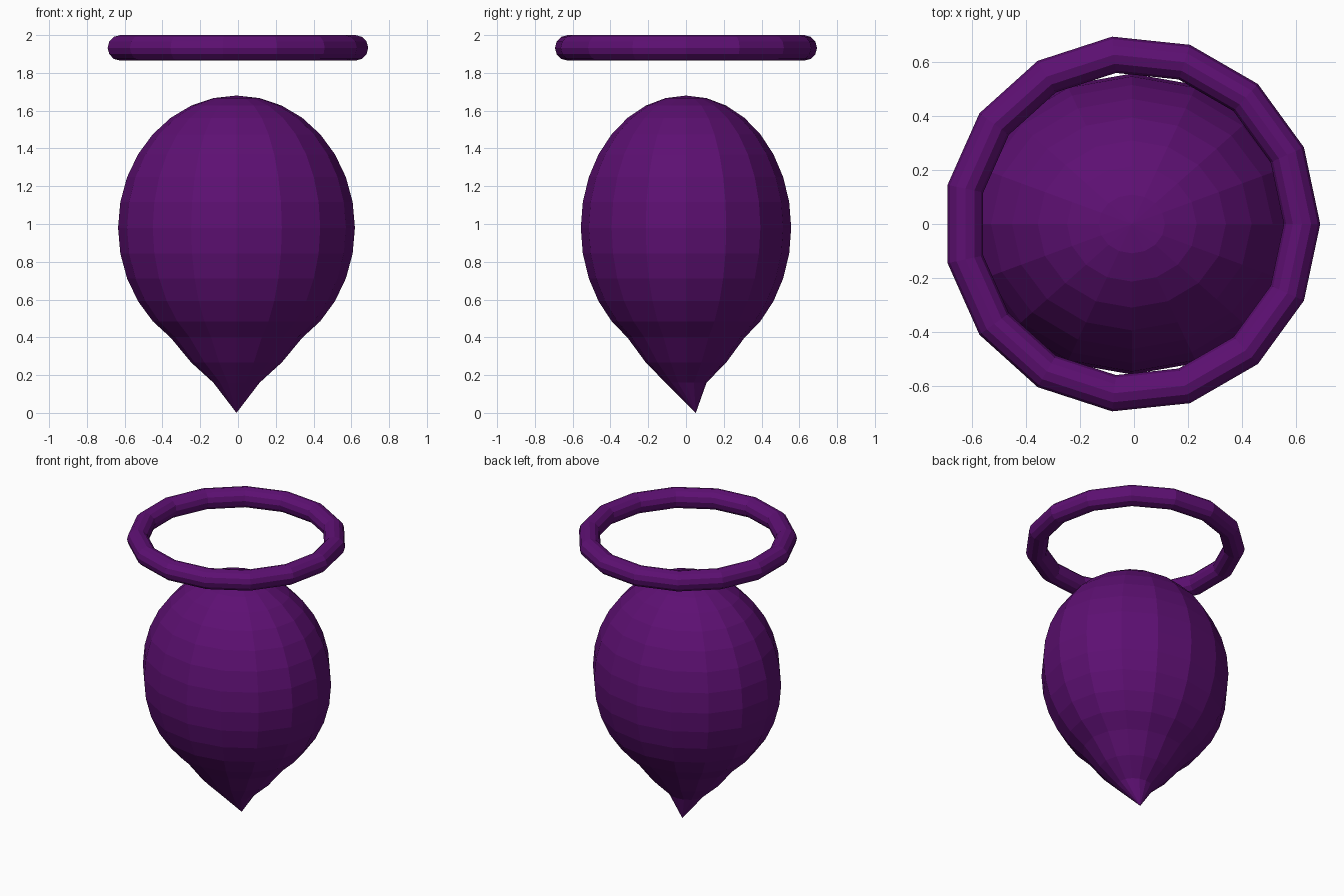
import bpy, bmesh, math
from mathutils import Vector

if "Cube" in bpy.data.objects:
    bpy.data.objects.remove(bpy.data.objects["Cube"])

purple = bpy.data.materials.new("deep purple")
purple.diffuse_color = (0.11, 0.005, 0.17, 1)
purple.use_nodes = True
purple.node_tree.nodes["Principled BSDF"].inputs["Base Color"].default_value = purple.diffuse_color

CX = -0.008           # shared centre line of body and ring

# Teardrop body: 16 x 16 sphere with its lowest rings pulled down to a bent tip
SEG, RINGS = 16, 16
RX, RY, RZ, CZ = 0.627, 0.557, 0.70, 0.98
pulled = {14: 0.267, 15: 0.16}     # ring number -> height

bm = bmesh.new()
top = bm.verts.new((CX, 0, CZ + RZ))
tip = bm.verts.new((CX, 0.052, 0.0))
rings = []
for k in range(1, RINGS):
    a = math.pi * k / RINGS
    z = pulled.get(k, CZ + RZ * math.cos(a))
    rings.append([bm.verts.new((CX + RX * math.sin(a) * math.cos(t),
                                RY * math.sin(a) * math.sin(t), z))
                  for t in (2 * math.pi * i / SEG for i in range(SEG))])
for i in range(SEG):
    j = (i + 1) % SEG
    bm.faces.new((top, rings[0][i], rings[0][j]))
    bm.faces.new((tip, rings[-1][j], rings[-1][i]))
    for up, low in zip(rings, rings[1:]):
        bm.faces.new((up[i], low[i], low[j], up[j]))
bmesh.ops.recalc_face_normals(bm, faces=bm.faces)
mesh = bpy.data.meshes.new("teardrop_body")
bm.to_mesh(mesh)
bm.free()
body = bpy.data.objects.new("teardrop_body", mesh)
bpy.context.collection.objects.link(body)
mesh.materials.append(purple)

# Floating ring above the body
bpy.ops.mesh.primitive_torus_add(major_segments=15, minor_segments=12,
                                 major_radius=0.63, minor_radius=0.0675,
                                 location=(CX, 0, 1.9325))
ring = bpy.context.object
ring.name = "floating_ring"
ring.data.materials.append(purple)
